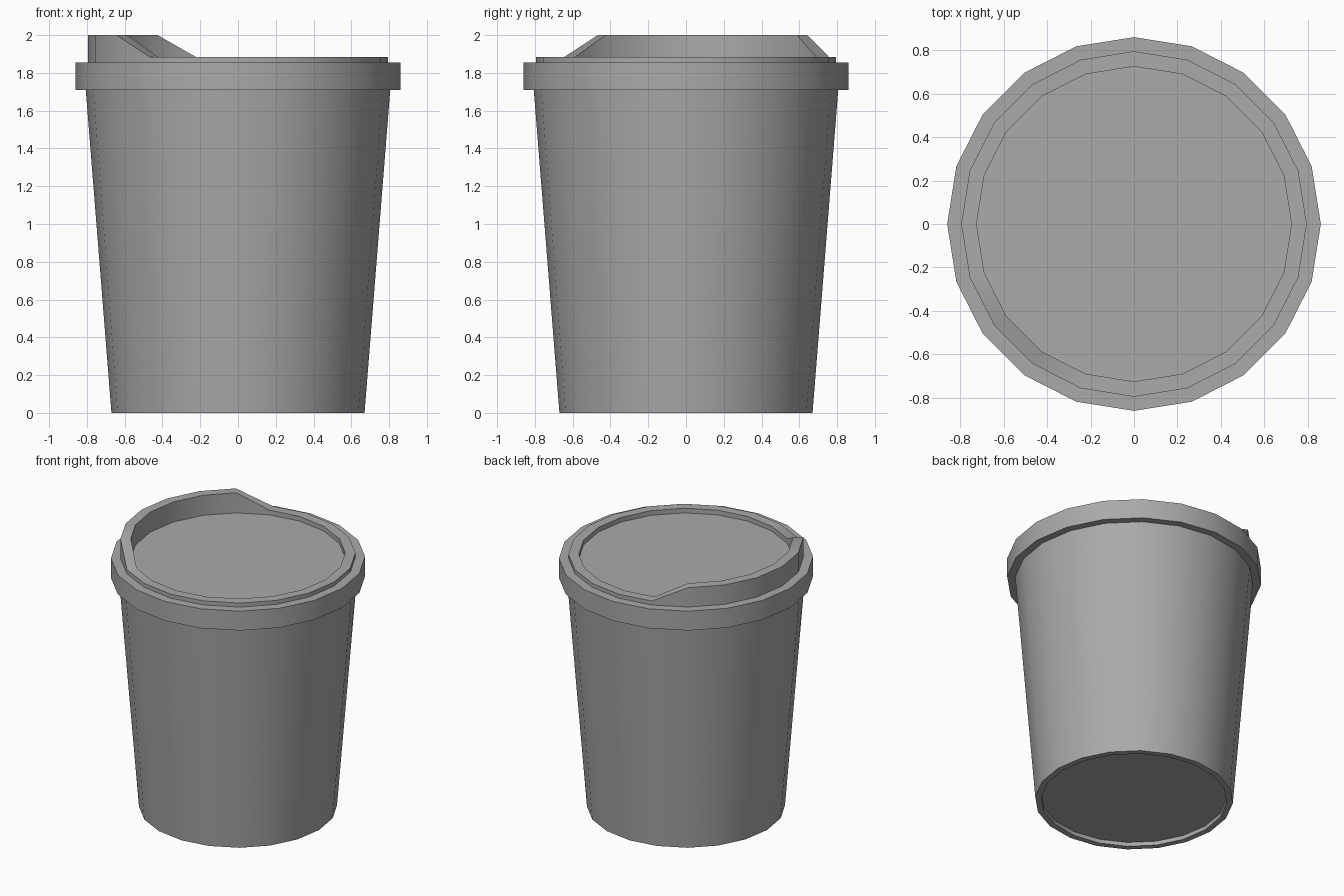
import bpy, bmesh, math

if "Cube" in bpy.data.objects:
    bpy.data.objects.remove(bpy.data.objects["Cube"], do_unlink=True)

SIDES = 20
GREY = (0.4, 0.4, 0.4, 1.0)

grey = bpy.data.materials.new("grey_plastic")
grey.use_nodes = True
grey.diffuse_color = GREY
grey.node_tree.nodes["Principled BSDF"].inputs["Base Color"].default_value = GREY


def lathe(name, profile, closed=False, height=None):
    """Spin (radius, z) points; open profiles get a cap at both ends."""
    bm = bmesh.new()
    rings = []
    for r, z in profile:
        ring = []
        for i in range(SIDES):
            a = math.tau * i / SIDES
            zi = height(i) if z is None else z
            ring.append(bm.verts.new((r * math.cos(a), r * math.sin(a), zi)))
        rings.append(ring)
    pairs = list(zip(rings, rings[1:]))
    if closed:
        pairs.append((rings[-1], rings[0]))
    else:
        bm.faces.new(rings[0])
        bm.faces.new(rings[-1])
    for low, high in pairs:
        for i in range(SIDES):
            j = (i + 1) % SIDES
            bm.faces.new((low[i], low[j], high[j], high[i]))
    bmesh.ops.recalc_face_normals(bm, faces=bm.faces)
    mesh = bpy.data.meshes.new(name)
    bm.to_mesh(mesh)
    bm.free()
    mesh.materials.append(grey)
    obj = bpy.data.objects.new(name, mesh)
    bpy.context.collection.objects.link(obj)
    bpy.ops.object.select_all(action="DESELECT")
    obj.select_set(True)
    bpy.context.view_layer.objects.active = obj
    bpy.ops.object.shade_smooth_by_angle(angle=math.radians(30))
    return obj


# Tapered cup with a shallow recess under its base
lathe("cup_body", [(0.628, 0.03), (0.628, 0), (0.67, 0), (0.81, 1.76)])

# Wide band of the lid, gripping the top of the cup
lathe("lid_band", [(0.76, 1.71), (0.86, 1.71), (0.86, 1.855), (0.76, 1.855)], closed=True)

# Sunken lid panel
lathe("lid_panel", [(0.77, 1.80), (0.77, 1.85)])


# Upright collar, raised over one arc as the drinking spout
def collar_top(i):
    return 2.0 if 7 <= i <= 12 else 1.885


lathe("lid_collar", [(0.725, 1.82), (0.795, 1.82), (0.795, None), (0.725, None)],
      closed=True, height=collar_top)
